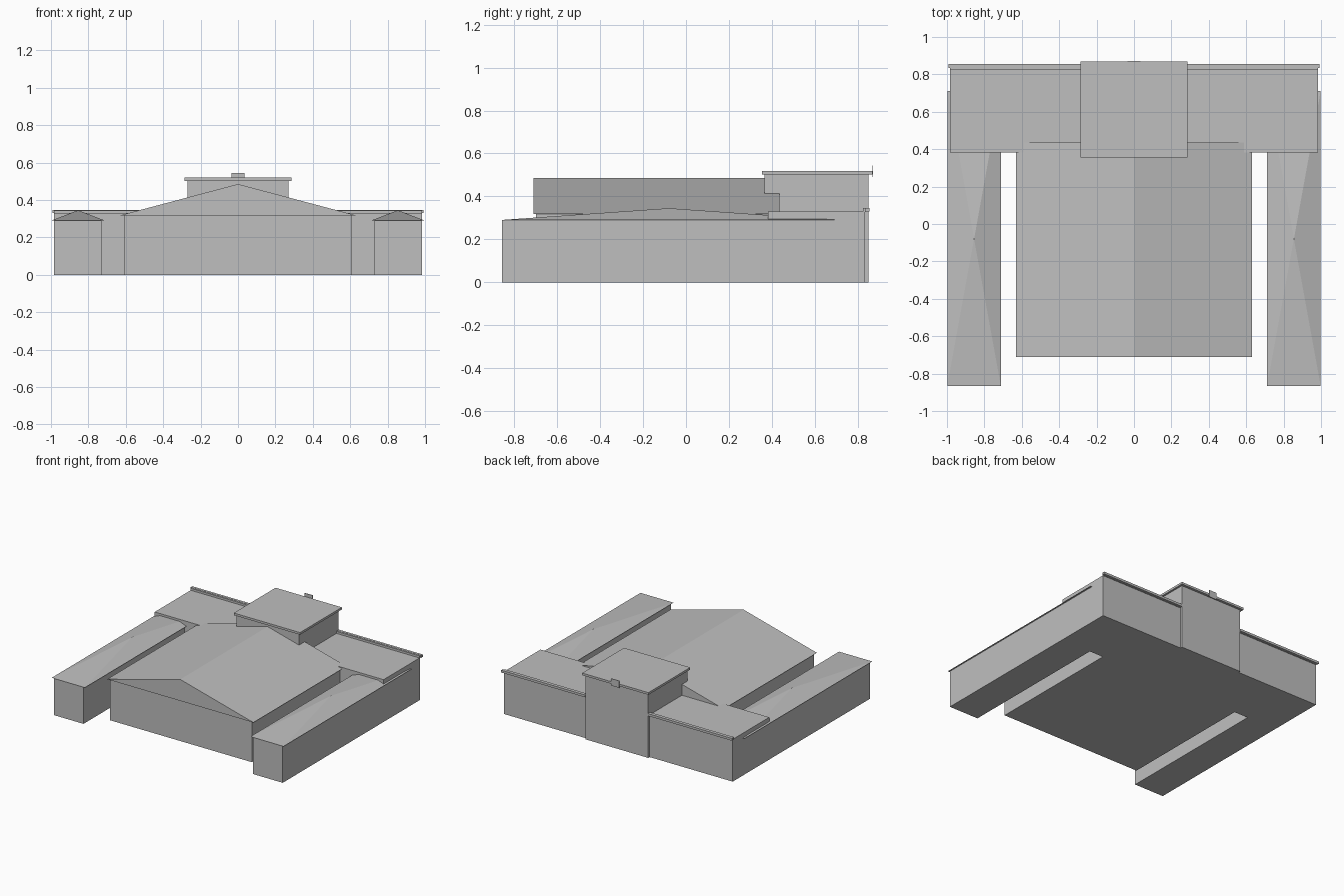
import bpy
import bmesh

if "Cube" in bpy.data.objects:
    bpy.data.objects.remove(bpy.data.objects["Cube"])

# One flat colour for the whole building
grey = bpy.data.materials.new("light grey")
grey.diffuse_color = (0.52, 0.52, 0.52, 1)
grey.use_nodes = True
grey.node_tree.nodes["Principled BSDF"].inputs["Base Color"].default_value = grey.diffuse_color


def make(name, verts, faces):
    bm = bmesh.new()
    vs = [bm.verts.new(v) for v in verts]
    for f in faces:
        bm.faces.new([vs[i] for i in f])
    bmesh.ops.recalc_face_normals(bm, faces=bm.faces)
    mesh = bpy.data.meshes.new(name)
    bm.to_mesh(mesh)
    bm.free()
    mesh.materials.append(grey)
    obj = bpy.data.objects.new(name, mesh)
    bpy.context.collection.objects.link(obj)
    return obj


def prism(name, profile, a, b, axis):
    """Extrude a 2D profile from a to b along axis 'x' (y,z) or 'y' (x,z)."""
    n = len(profile)
    place = {"x": lambda t, p: (t, p[0], p[1]),
             "y": lambda t, p: (p[0], t, p[1])}[axis]
    verts = [place(t, p) for t in (a, b) for p in profile]
    faces = [tuple(range(n)), tuple(range(n, 2 * n))]
    faces += [(i, (i + 1) % n, n + (i + 1) % n, n + i) for i in range(n)]
    return make(name, verts, faces)


def box(name, x0, x1, y0, y1, z0, z1):
    return prism(name, [(x0, z0), (x1, z0), (x1, z1), (x0, z1)], y0, y1, "y")


# Main hall with a wide gable roof
box("hall_walls", -0.61, 0.61, -0.70, 0.385, 0, 0.32)
prism("hall_roof", [(-0.63, 0.318), (0.63, 0.318), (0, 0.485)], -0.71, 0.435, "y")

# Long side wings with shallow pyramid roofs
for side, s in (("left", -1), ("right", 1)):
    box(side + "_wing_walls", *sorted((s * 0.73, s * 0.985)), -0.857, 0.385, 0, 0.29)
    base = [(s * x, y, 0.29) for x, y in
            ((0.712, -0.865), (0.998, -0.865), (0.998, 0.71), (0.712, 0.71))]
    make(side + "_wing_roof", base + [(s * 0.855, -0.08, 0.345)],
         [(0, 1, 2, 3), (0, 1, 4), (1, 2, 4), (2, 3, 4), (3, 0, 4)])

# Flat-roofed rear block with a raised back edge
box("rear_block", -0.985, 0.985, 0.383, 0.833, 0, 0.329)
for side, s in (("left", -1), ("right", 1)):
    box(side + "_parapet", *sorted((s * 0.27, s * 0.993)), 0.835, 0.855, 0.329, 0.347)
    box(side + "_parapet_foot", *sorted((s * 0.27, s * 0.985)), 0.825, 0.837, 0.327, 0.345)

# Central tower: rises above the rear block and steps out behind it
prism("tower_walls", [(0.833, 0), (0.85, 0), (0.85, 0.505), (0.365, 0.505),
                      (0.365, 0.325), (0.833, 0.325)], -0.27, 0.27, "x")
box("tower_roof", -0.285, 0.285, 0.355, 0.869, 0.502, 0.519)

# Small plate on the rear roof edge
box("roof_plate", -0.034, 0.034, 0.868, 0.872, 0.49, 0.545)
